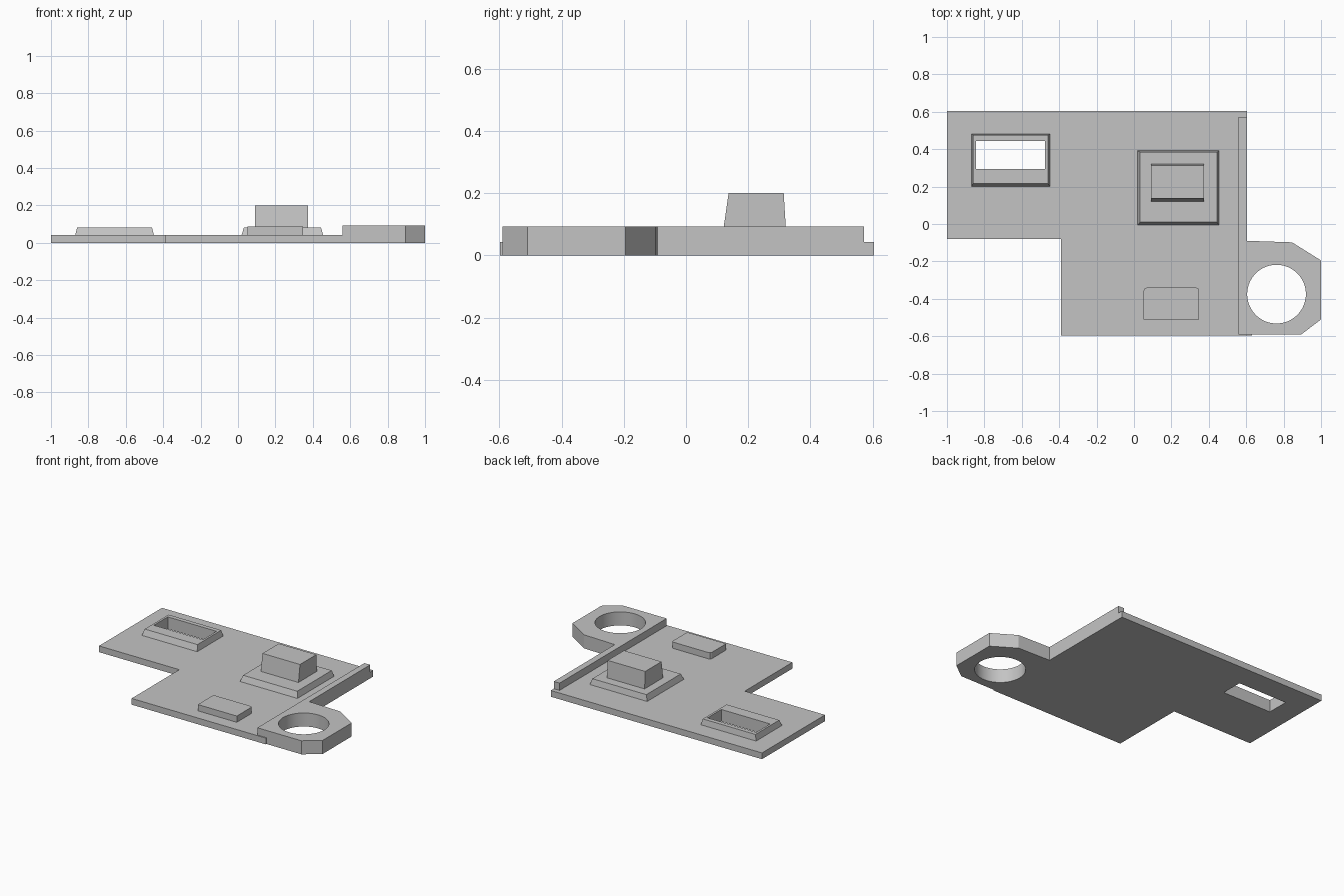
import bpy
import bmesh
import math

cube = bpy.data.objects.get("Cube")
if cube:
    bpy.data.objects.remove(cube, do_unlink=True)

grey = bpy.data.materials.new("plain_grey")
grey.use_nodes = True
tone = (0.55, 0.55, 0.55, 1)
grey.diffuse_color = tone
grey.node_tree.nodes["Principled BSDF"].inputs["Base Color"].default_value = tone

PLATE_TOP = 0.043
STEP_TOP = 0.083
RAIL_TOP = 0.093


def loft(name, lower, upper, z0, z1):
    """Solid between two outlines with the same number of points."""
    bm = bmesh.new()
    low = [bm.verts.new((x, y, z0)) for x, y in lower]
    top = [bm.verts.new((x, y, z1)) for x, y in upper]
    bm.faces.new(low[::-1])
    bm.faces.new(top)
    n = len(low)
    for i in range(n):
        j = (i + 1) % n
        bm.faces.new((low[i], low[j], top[j], top[i]))
    bmesh.ops.recalc_face_normals(bm, faces=bm.faces)
    mesh = bpy.data.meshes.new(name)
    bm.to_mesh(mesh)
    bm.free()
    mesh.materials.append(grey)
    obj = bpy.data.objects.new(name, mesh)
    bpy.context.collection.objects.link(obj)
    return obj


def rect(x0, x1, y0, y1):
    return [(x0, y0), (x1, y0), (x1, y1), (x0, y1)]


def cut(target, cutter):
    """Apply a boolean cut to the target."""
    mod = target.modifiers.new("opening", "BOOLEAN")
    mod.operation = "DIFFERENCE"
    mod.solver = "EXACT"
    mod.object = cutter
    bpy.context.view_layer.objects.active = target
    bpy.ops.object.modifier_apply(modifier=mod.name)


# Stepped base plate, notched to receive the rail
plate_outline = [(-1, -0.08), (-0.39, -0.08), (-0.39, -0.597), (0.63, -0.597),
                 (0.63, -0.59), (0.56, -0.59), (0.56, 0.572), (0.604, 0.572),
                 (0.604, 0.604), (-1, 0.604)]
plate = loft("base_plate", plate_outline, plate_outline, 0, PLATE_TOP)

# Side rail with the chamfered mounting lug
lug_outline = [(0.56, -0.59), (0.895, -0.59), (1, -0.51), (1, -0.195),
               (0.845, -0.098), (0.604, -0.09), (0.604, 0.572), (0.56, 0.572)]
lug = loft("rail_and_lug", lug_outline, lug_outline, 0, RAIL_TOP)

# Raised frame around the rectangular opening
frame = loft("opening_frame", rect(-0.87, -0.45, 0.2, 0.482),
             rect(-0.86, -0.46, 0.216, 0.475), PLATE_TOP, STEP_TOP)

# Cutters for the rectangular opening and the round hole
slot = rect(-0.845, -0.475, 0.295, 0.445)
slot_cutter = loft("slot_cutter", slot, slot, -0.1, 0.2)
ring = [(0.762 + 0.157 * math.cos(math.tau * i / 64),
         -0.375 + 0.157 * math.sin(math.tau * i / 64)) for i in range(64)]
hole_cutter = loft("hole_cutter", ring, ring, -0.1, 0.2)
cut(plate, slot_cutter)
cut(frame, slot_cutter)
cut(lug, hole_cutter)
for cutter in (slot_cutter, hole_cutter):
    bpy.data.objects.remove(cutter, do_unlink=True)

# Smooth wall inside the round hole
bpy.ops.object.select_all(action="DESELECT")
lug.select_set(True)
bpy.context.view_layer.objects.active = lug
bpy.ops.object.shade_smooth_by_angle(angle=math.radians(20))

# Stepped pedestal and the tapered block on it
loft("pedestal", rect(0.02, 0.455, -0.006, 0.393),
     rect(0.032, 0.443, 0.01, 0.384), PLATE_TOP, STEP_TOP)
loft("tapered_block", rect(0.09, 0.375, 0.12, 0.321),
     rect(0.09, 0.375, 0.137, 0.314), STEP_TOP, 0.2)

# Low pad with softened rear corners
pad_outline = [(0.052, -0.51), (0.348, -0.51), (0.348, -0.355), (0.343, -0.344),
               (0.332, -0.34), (0.068, -0.34), (0.057, -0.344), (0.052, -0.355)]
loft("low_pad", pad_outline, pad_outline, PLATE_TOP, 0.086)
